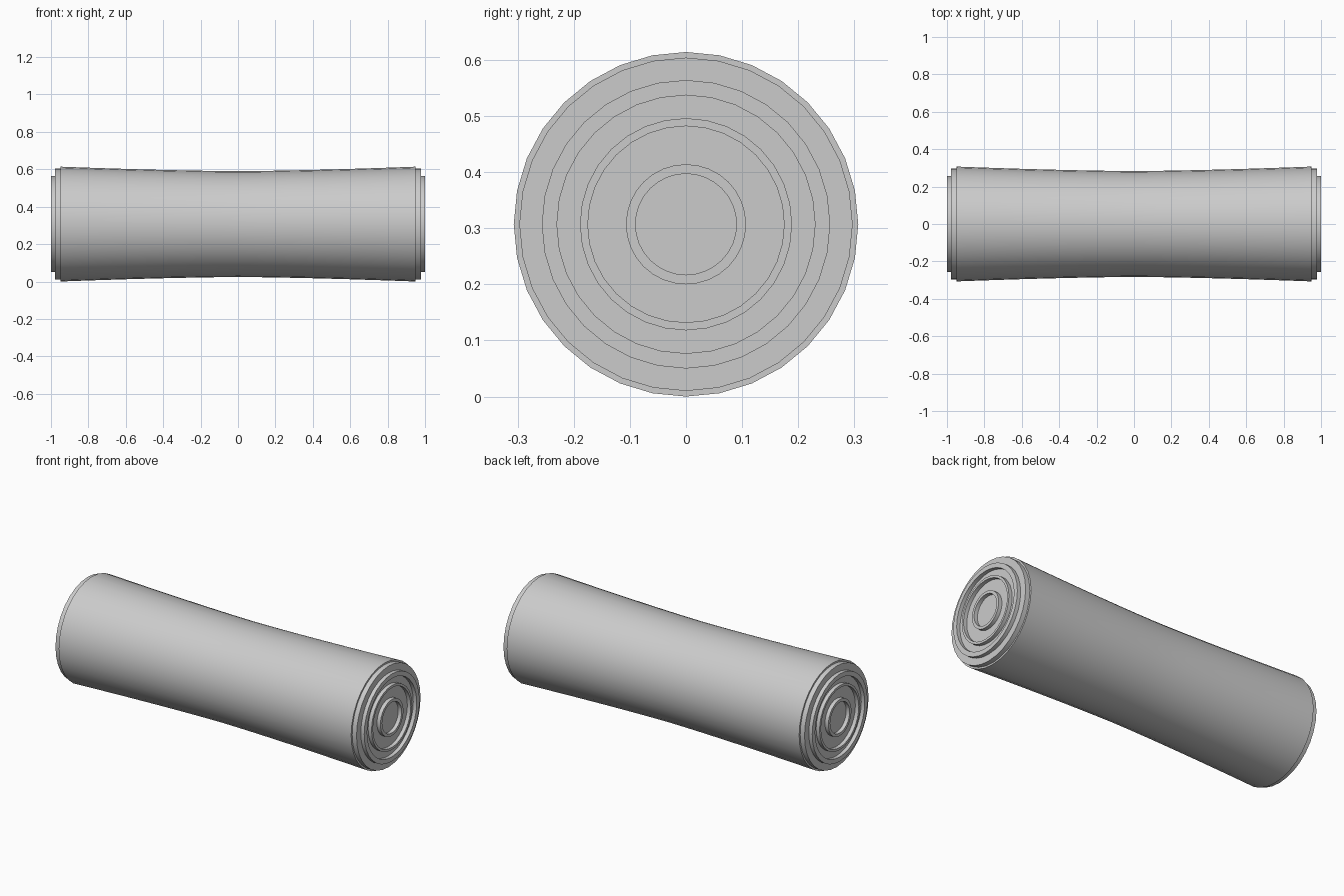
import bpy
import bmesh
import math

cube = bpy.data.objects.get("Cube")
if cube:
    bpy.data.objects.remove(cube, do_unlink=True)

SIDES = 32
R_END, R_MID, X_END = 0.307, 0.283, 0.95
CENTRE_Z = R_END

grey = bpy.data.materials.new("light grey")
grey.use_nodes = True
grey.diffuse_color = (0.6, 0.6, 0.6, 1)
grey.node_tree.nodes["Principled BSDF"].inputs["Base Color"].default_value = (0.6, 0.6, 0.6, 1)


def lathe(name, profile):
    """Spin (x, radius) points around the x axis; radius 0 closes an end."""
    bm = bmesh.new()
    verts = [bm.verts.new((x, 0, r)) for x, r in profile]
    edges = [bm.edges.new(pair) for pair in zip(verts, verts[1:])]
    bmesh.ops.spin(bm, geom=verts + edges, cent=(0, 0, 0), axis=(1, 0, 0),
                   angle=math.tau, steps=SIDES, use_duplicate=False)
    bmesh.ops.remove_doubles(bm, verts=bm.verts, dist=0.0001)
    bmesh.ops.recalc_face_normals(bm, faces=bm.faces)
    mesh = bpy.data.meshes.new(name)
    bm.to_mesh(mesh)
    bm.free()
    mesh.materials.append(grey)
    obj = bpy.data.objects.new(name, mesh)
    bpy.context.collection.objects.link(obj)
    obj.location.z = CENTRE_Z
    bpy.ops.object.select_all(action="DESELECT")
    obj.select_set(True)
    bpy.context.view_layer.objects.active = obj
    bpy.ops.object.shade_smooth_by_angle(angle=math.radians(30))
    return obj


# Stepped end with raised concentric rings, from the centre outwards
FLOOR, TOP = 0.978, 1.0
end = [(FLOOR, 0)]
for inner, outer in ((0.09, 0.107), (0.175, 0.189), (0.23, 0.257)):
    end += [(FLOOR, inner), (TOP, inner), (TOP, outer), (FLOOR, outer)]
end += [(FLOOR, 0.297), (X_END, 0.297)]

# Waisted barrel between the two ends
STEPS = 16
barrel = []
for i in range(STEPS + 1):
    t = 1 - 2 * i / STEPS
    barrel.append((X_END * t, R_MID + (R_END - R_MID) * abs(t) ** 1.5))

other_end = [(-x, r) for x, r in reversed(end)]
lathe("roller", end + barrel + other_end)
